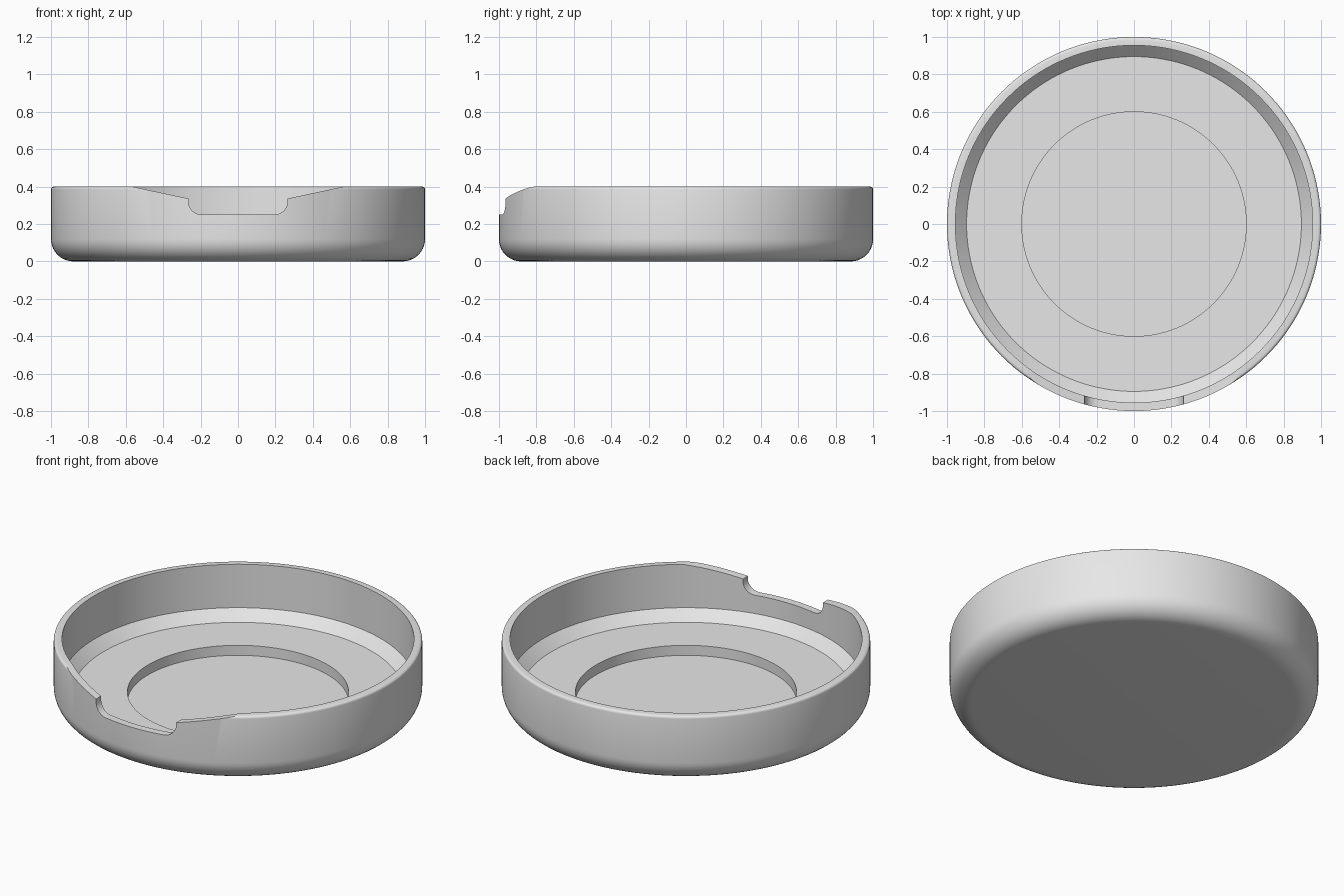
import bpy
import bmesh
from math import pi, sin, cos, radians
from mathutils import Vector

cube = bpy.data.objects.get("Cube")
if cube:
    bpy.data.objects.remove(cube, do_unlink=True)

grey = bpy.data.materials.new("light grey")
grey.use_nodes = True
colour = (0.8, 0.8, 0.8, 1)
grey.diffuse_color = colour
grey.node_tree.nodes["Principled BSDF"].inputs["Base Color"].default_value = colour


def arc(cx, cz, r, start, end, steps):
    """Points on a circular fillet, angles in degrees."""
    angles = [radians(start + (end - start) * i / steps) for i in range(steps + 1)]
    return [(cx + r * cos(a), cz + r * sin(a)) for a in angles]


def make_object(name, bm):
    bmesh.ops.recalc_face_normals(bm, faces=bm.faces)
    mesh = bpy.data.meshes.new(name)
    bm.to_mesh(mesh)
    bm.free()
    mesh.materials.append(grey)
    obj = bpy.data.objects.new(name, mesh)
    bpy.context.collection.objects.link(obj)
    return obj


def lathe(name, profile, steps):
    bm = bmesh.new()
    verts = [bm.verts.new((r, 0, z)) for r, z in profile]
    edges = [bm.edges.new(pair) for pair in zip(verts, verts[1:])]
    bmesh.ops.spin(bm, geom=verts + edges, cent=(0, 0, 0), axis=(0, 0, 1),
                   angle=2 * pi, steps=steps)
    bmesh.ops.remove_doubles(bm, verts=bm.verts, dist=0.0001)
    return make_object(name, bm)


def prism(name, outline, y0, y1):
    bm = bmesh.new()
    face = bm.faces.new([bm.verts.new((x, y0, z)) for x, z in outline])
    result = bmesh.ops.extrude_face_region(bm, geom=[face])
    moved = [v for v in result["geom"] if isinstance(v, bmesh.types.BMVert)]
    bmesh.ops.translate(bm, vec=Vector((0, y1 - y0, 0)), verts=moved)
    return make_object(name, bm)


# Dish body: rounded base, rim, wall, chamfer, floor and round recess
profile = [(0, 0)]
profile += arc(0.88, 0.12, 0.12, -90, 0, 10)
profile += arc(0.985, 0.385, 0.015, 0, 90, 4)
profile += [(0.955, 0.4), (0.955, 0.14), (0.895, 0.08),
            (0.6, 0.08), (0.6, 0.02), (0, 0.02)]
dish = lathe("dish_body", profile, 144)

# Front notch: flat bottom, rounded corners, sloping shoulders
half = arc(0.195, 0.32, 0.07, -90, 0, 8) + [(0.265, 0.336), (0.805, 0.451)]
outline = half + [(-x, z) for x, z in reversed(half)]
cutter = prism("notch_cutter", outline, -1.2, -0.3)
cutter.hide_render = True

notch = dish.modifiers.new("front_notch", "BOOLEAN")
notch.operation = "DIFFERENCE"
notch.solver = "EXACT"
notch.object = cutter

bpy.ops.object.select_all(action="DESELECT")
dish.select_set(True)
bpy.context.view_layer.objects.active = dish
bpy.ops.object.modifier_apply(modifier=notch.name)
bpy.data.objects.remove(cutter, do_unlink=True)

# Smooth curved surfaces, crisp edges
bpy.ops.object.shade_smooth_by_angle(angle=radians(30))
